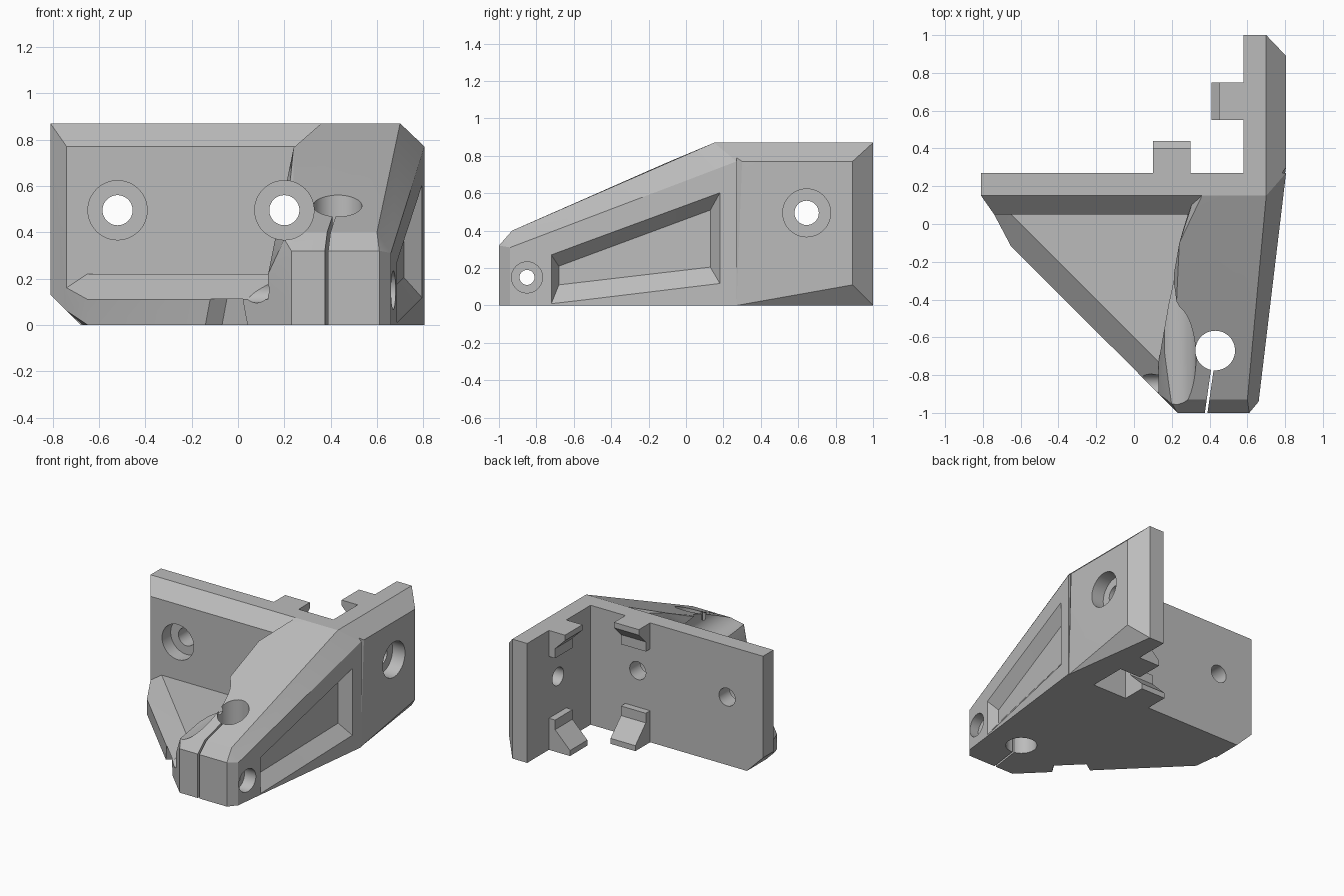
import bpy, bmesh, math
from mathutils import Vector, Matrix

old = bpy.data.objects.get("Cube")
if old:
    bpy.data.objects.remove(old, do_unlink=True)

grey = bpy.data.materials.new("plain grey")
grey.use_nodes = True
grey.diffuse_color = (0.5, 0.5, 0.5, 1)
grey.node_tree.nodes["Principled BSDF"].inputs["Base Color"].default_value = (0.5, 0.5, 0.5, 1)


def make_object(name, bm):
    bmesh.ops.recalc_face_normals(bm, faces=bm.faces)
    mesh = bpy.data.meshes.new(name)
    bm.to_mesh(mesh)
    bm.free()
    mesh.materials.append(grey)
    obj = bpy.data.objects.new(name, mesh)
    bpy.context.collection.objects.link(obj)
    return obj


def hull(name, points):
    """Faceted convex block around its corner points."""
    bm = bmesh.new()
    for p in points:
        bm.verts.new(p)
    out = bmesh.ops.convex_hull(bm, input=bm.verts)
    loose = {g for g in out["geom_interior"] + out["geom_unused"] if isinstance(g, bmesh.types.BMVert)}
    bmesh.ops.delete(bm, geom=list(loose), context="VERTS")
    bmesh.ops.dissolve_limit(bm, angle_limit=0.01, verts=bm.verts, edges=bm.edges)
    return make_object(name, bm)


def rod(name, start, end, radius):
    """Round cutter between two points."""
    a, b = Vector(start), Vector(end)
    turn = (b - a).to_track_quat("Z", "Y").to_matrix().to_4x4()
    bm = bmesh.new()
    bmesh.ops.create_cone(bm, cap_ends=True, segments=48, radius1=radius, radius2=radius,
                          depth=(b - a).length, matrix=Matrix.Translation((a + b) / 2) @ turn)
    return make_object(name, bm)


def combine(target, tool, operation):
    """Apply one boolean and discard its tool."""
    mod = target.modifiers.new(tool.name, "BOOLEAN")
    mod.operation = operation
    mod.solver = "EXACT"
    mod.object = tool
    bpy.context.view_layer.objects.active = target
    bpy.ops.object.modifier_apply(modifier=mod.name)
    bpy.data.objects.remove(tool, do_unlink=True)


TOP = 0.87

# Back plate with chamfered top, side and lower corner
bracket = hull("corner_bracket", [
    (-.81, .27, .13), (-.68, .27, 0), (.7, .27, 0), (.7, .27, TOP), (-.81, .27, TOP),
    (-.81, .15, TOP), (-.81, .15, .13), (.7, .15, TOP),
    (-.74, .05, .77), (.6, .05, .77), (.6, .05, 0), (-.68, .05, 0), (-.74, .05, .06)])

# Side wall with chamfered outer edges
side_wall = hull("side_wall", [
    (.58, .2, 0), (.58, 1, 0), (.7, 1, 0), (.8, .27, 0),
    (.58, .2, TOP), (.58, 1, TOP), (.7, 1, TOP), (.7, .15, TOP),
    (.805, .3, .77), (.805, .89, .77), (.805, .89, .11), (.805, .4, .11)])

# Triangular floor with sloped front edge
floor = hull("floor", [
    (-.68, .15, 0), (-.65, -.12, 0), (.2, -.97, 0), (.4, .15, 0),
    (-.65, -.12, .11), (.2, -.97, .11), (-.74, .05, .06), (-.74, .05, .16),
    (-.65, .05, .22), (.13, -.73, .22), (.3, -.73, .22), (.4, .1, .22)])

# Tapered clamp arm
arm = hull("clamp_arm", [
    (.345, .1, 0), (.16, -.71, 0), (.13, -.73, 0), (.13, -.9, 0), (.23, -1, 0),
    (.13, -.73, .22), (.13, -.9, .22), (.2, -.95, .37), (.23, -1, .32),
    (.61, -1, 0), (.61, -1, .32), (.66, -.94, 0), (.66, -.94, .31),
    (.24, -.93, .4), (.6, -.93, .4), (.24, -.1, .765), (.36, .15, TOP),
    (.7, .15, TOP), (.805, .27, .77), (.805, .27, 0),
    (.345, .27, 0), (.36, .27, TOP), (.7, .27, TOP)])

for part in (side_wall, floor, arm):
    combine(bracket, part, "UNION")

# Hooked clips on the inner faces, given as outward reach and height
upper = [(-.03, TOP), (.13, TOP), (.13, .83), (.05, .75), (.05, .68), (-.03, .68)]
lower = [(-.03, 0), (.17, 0), (.17, .04), (.05, .16), (.05, .23), (-.03, .23)]


def clip(name, profile, place):
    bm = bmesh.new()
    ends = [[bm.verts.new(place(side, out, z)) for out, z in profile] for side in (-.1, .1)]
    bm.faces.new(ends[0])
    bm.faces.new(ends[1])
    for i in range(len(profile)):
        j = (i + 1) % len(profile)
        bm.faces.new((ends[0][i], ends[0][j], ends[1][j], ends[1][i]))
    combine(bracket, make_object(name, bm), "UNION")


for level, profile in (("upper", upper), ("lower", lower)):
    clip(level + "_plate_clip", profile, lambda s, o, z: (.2 + s, .27 + o, z))
    clip(level + "_wall_clip", profile, lambda s, o, z: (.58 - o, .65 + s, z))


# Tapered recess in the arm's outer face
def arm_side(y):
    return .66 + .118 * (y + .94)


outer = [(-.72, .01), (-.72, .27), (.18, .6), (.18, .12)]
inner = [(-.68, .11), (-.68, .21), (.13, .51), (.13, .205)]
recess = []
for (y0, z0), (y1, z1) in zip(outer, inner):
    rim = Vector((arm_side(y0), y0, z0))
    deep = Vector((arm_side(y1) - .07, y1, z1))
    recess += [deep, rim + (rim - deep) * .25]

# Notch under the floor's sloped edge
mid, along, inward = Vector((-.05, -.72, 0)), Vector((1, -1, 0)), Vector((1, 1, 0))
notch = [mid + along * s * (w + d * .2) - inward * d + Vector((0, 0, z))
         for s in (-1, 1) for d in (-.06, .06)
         for w, z in ((.1, -.05), (.07, .112))]

# Clamp slit running from the socket to the front
slit = [(x + s, y, z) for x, y in ((.425, -.7), (.375, -1.05))
        for s in (-.007, .007) for z in (-.1, .7)]

cutters = [
    hull("side_recess", recess),
    hull("edge_notch", notch),
    hull("clamp_slit", slit),
    rod("rod_socket", (.43, -.67, -.2), (.43, -.67, 1), .105),
    rod("left_screw_hole", (-.52, -.2, .495), (-.52, .5, .495), .065),
    rod("left_screw_seat", (-.52, -.2, .495), (-.52, .15, .495), .128),
    rod("right_screw_hole", (.2, -1.2, .495), (.2, .5, .495), .065),
    rod("right_screw_seat", (.2, -1.2, .495), (.2, .15, .495), .128),
    rod("wall_screw_hole", (.4, .645, .495), (1, .645, .495), .065),
    rod("wall_screw_seat", (.705, .645, .495), (1, .645, .495), .128),
    rod("clamp_bolt_hole", (0, -.85, .15), (1, -.85, .15), .04),
    rod("clamp_bolt_seat", (.59, -.85, .15), (1, -.85, .15), .083),
    rod("clamp_nut_seat", (-.1, -.85, .15), (.14, -.85, .15), .055),
]
for cutter in cutters:
    combine(bracket, cutter, "DIFFERENCE")

# Crisp facets with smooth round holes
bpy.ops.object.select_all(action="DESELECT")
bracket.select_set(True)
bpy.context.view_layer.objects.active = bracket
bpy.ops.object.shade_smooth_by_angle(angle=math.radians(20))
